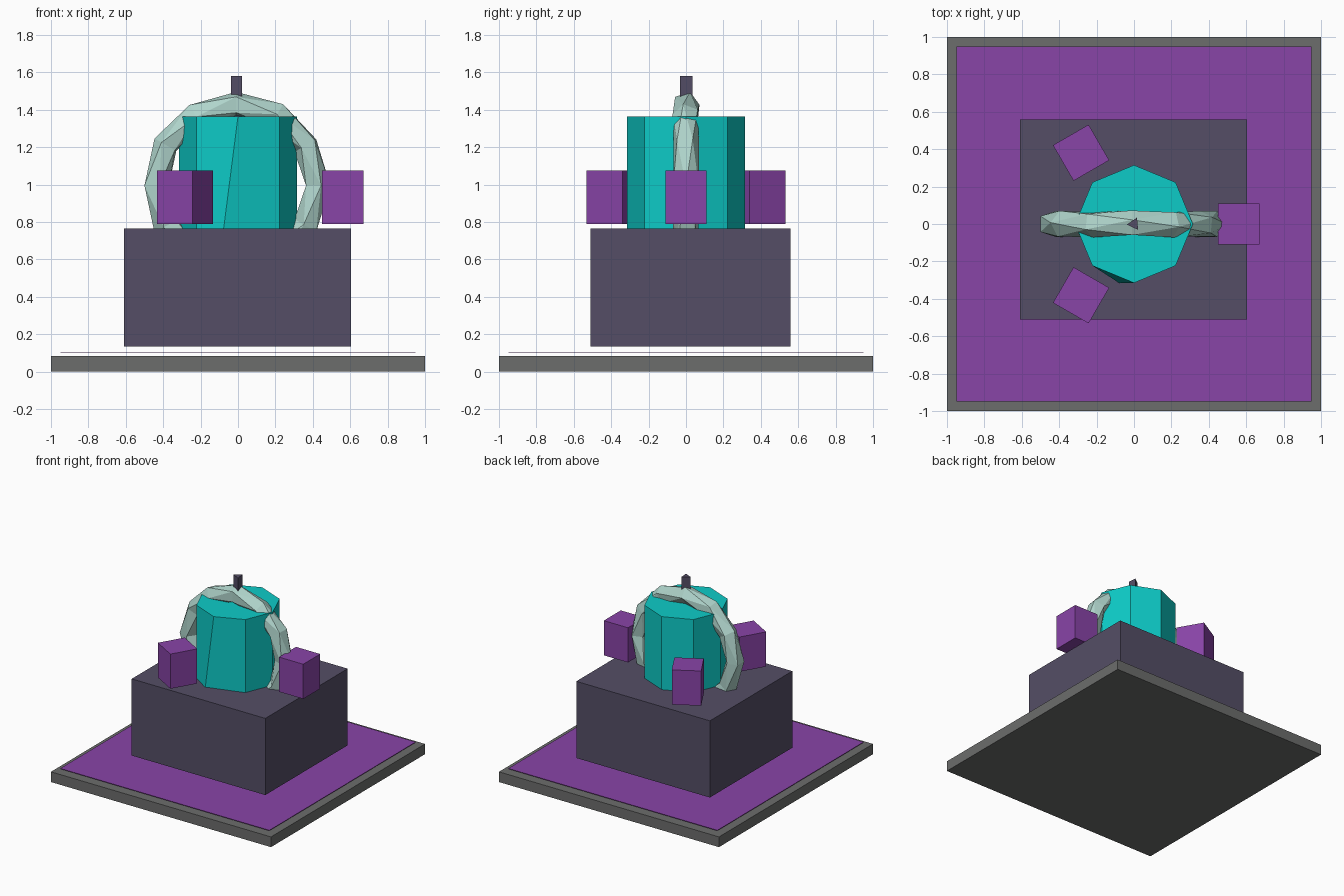
import bpy, bmesh
from math import sin, cos, tau, radians
from mathutils import Vector, Matrix

if "Cube" in bpy.data.objects:
    bpy.data.objects.remove(bpy.data.objects["Cube"])


def material(name, rgb):
    m = bpy.data.materials.new(name)
    m.use_nodes = True
    m.diffuse_color = (*rgb, 1)
    m.node_tree.nodes["Principled BSDF"].inputs["Base Color"].default_value = (*rgb, 1)
    return m


GREY = material("stone grey", (0.15, 0.153, 0.15))
PURPLE = material("purple", (0.25, 0.058, 0.39))
SLATE = material("dark slate", (0.089, 0.076, 0.133))
TEAL = material("teal", (0.004, 0.6, 0.575))
PALE = material("pale green", (0.43, 0.66, 0.60))


def finish(name, bm, mat):
    bmesh.ops.recalc_face_normals(bm, faces=bm.faces)
    mesh = bpy.data.meshes.new(name)
    bm.to_mesh(mesh)
    bm.free()
    mesh.materials.append(mat)
    ob = bpy.data.objects.new(name, mesh)
    bpy.context.collection.objects.link(ob)
    return ob


def box(name, center, size, mat, turn=0):
    bm = bmesh.new()
    place = (Matrix.Translation(center) @ Matrix.Rotation(radians(turn), 4, 'Z')
             @ Matrix.Diagonal((*size, 1)))
    bmesh.ops.create_cube(bm, size=1, matrix=place)
    return finish(name, bm, mat)


def prism(name, sides, radius, bottom, top, mat, turn=0):
    bm = bmesh.new()
    place = (Matrix.Translation((0, 0, (bottom + top) / 2))
             @ Matrix.Rotation(radians(turn), 4, 'Z'))
    bmesh.ops.create_cone(bm, cap_ends=True, segments=sides, radius1=radius,
                          radius2=radius, depth=top - bottom, matrix=place)
    return finish(name, bm, mat)


# Ground slab, thin floor sheet and main block, each hovering slightly
box("base_slab", (0, 0, 0.042), (2, 2, 0.084), GREY)
box("floor_sheet", (0, 0, 0.104), (1.9, 1.9, 0.004), PURPLE)
box("main_block", (-0.002, 0.025, 0.45), (1.214, 1.07, 0.63), SLATE)

# Eight-sided drum with one skewed front edge
drum = prism("drum", 8, 0.315, 0.74, 1.365, TEAL)
for v in drum.data.vertices:
    if v.co.y < -0.3 and v.co.z < 1:
        v.co.x -= 0.08

# Faceted upright ring with a slowly twisting section
SEGMENTS, SIDES = 12, 5
bm = bmesh.new()
rows = []
for i in range(SEGMENTS):
    a = tau * i / SEGMENTS
    out = Vector((cos(a), 0, sin(a)))
    row = []
    for j in range(SIDES):
        b = tau * j / SIDES + a
        p = out * (0.432 + 0.072 * cos(b)) + Vector((-0.01, 0.072 * sin(b), 0.995))
        row.append(bm.verts.new(p))
    rows.append(row)
for i in range(SEGMENTS):
    here, there = rows[i], rows[(i + 1) % SEGMENTS]
    for j in range(SIDES):
        k = (j + 1) % SIDES
        bm.faces.new((here[j], here[k], there[k], there[j]))
bmesh.ops.triangulate(bm, faces=bm.faces)
finish("ring", bm, PALE)

# Three-sided pin through the top of the ring
prism("pin", 3, 0.038, 1.33, 1.58, SLATE, 95)

# Three small boxes around the drum
box("box_left", (0.56, 0, 0.932), (0.22, 0.22, 0.285), PURPLE)
for label, side in (("back", 1), ("front", -1)):
    box("box_" + label, (-0.283, side * 0.381, 0.932), (0.22, 0.22, 0.285),
        PURPLE, side * 120)
